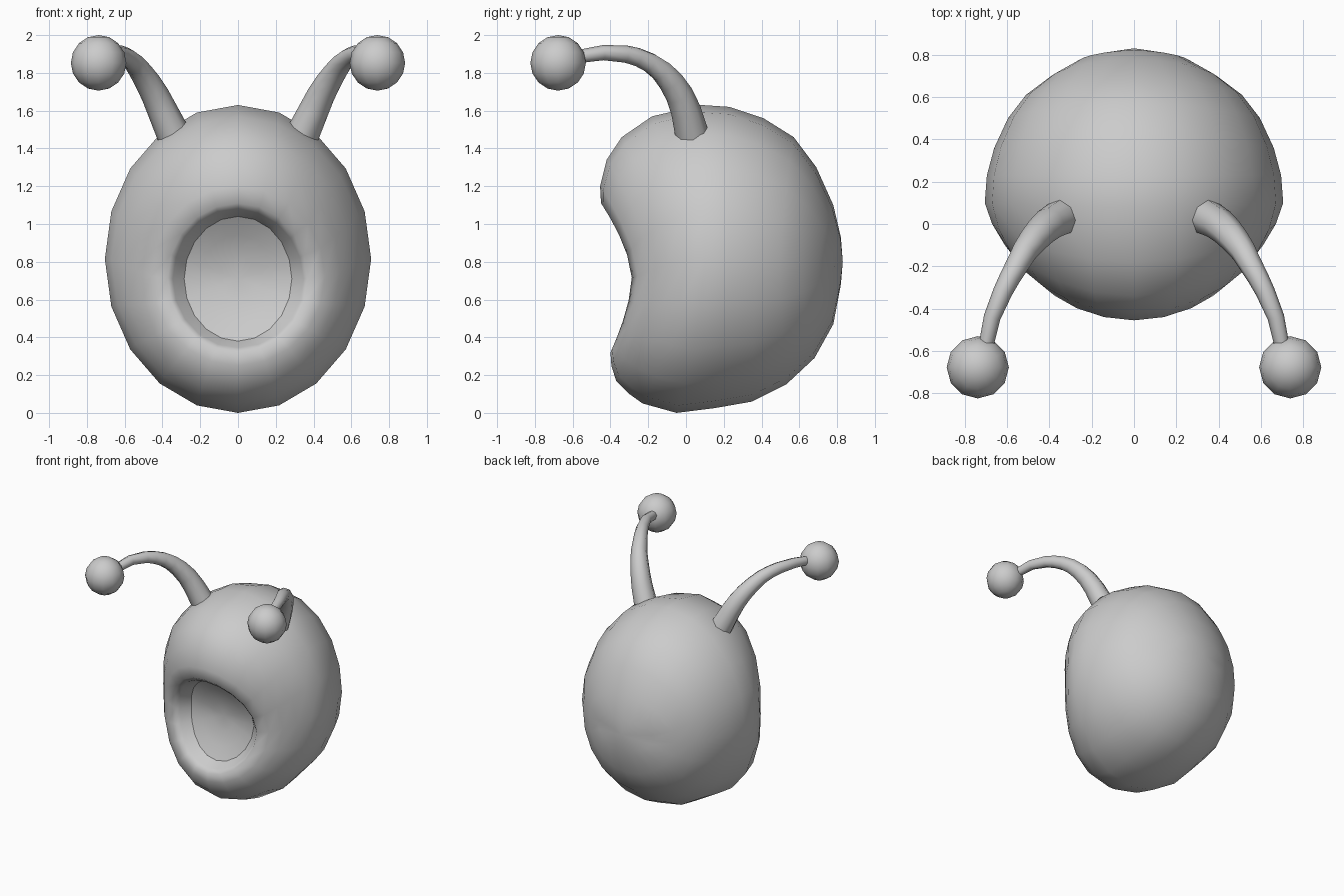
import bpy, bmesh, math
from mathutils import Vector

cube = bpy.data.objects.get("Cube")
if cube:
    bpy.data.objects.remove(cube, do_unlink=True)

grey = bpy.data.materials.new("plain_grey")
grey.use_nodes = True
colour = (0.6, 0.6, 0.6, 1)
grey.diffuse_color = colour
grey.node_tree.nodes["Principled BSDF"].inputs["Base Color"].default_value = colour

SEGMENTS = 20


def add_object(name, bm):
    """Turn a bmesh into a smooth grey object."""
    bmesh.ops.recalc_face_normals(bm, faces=bm.faces)
    mesh = bpy.data.meshes.new(name)
    bm.to_mesh(mesh)
    bm.free()
    mesh.materials.append(grey)
    for poly in mesh.polygons:
        poly.use_smooth = True
    obj = bpy.data.objects.new(name, mesh)
    bpy.context.collection.objects.link(obj)
    return obj


def ring_points(width, side_y, top_z, top_y, low_z, low_y):
    """Oval loop that bends in y from its sides to its top and bottom."""
    mid, half = (top_z + low_z) / 2, (top_z - low_z) / 2
    points = []
    for i in range(SEGMENTS):
        a = math.tau * i / SEGMENTS
        s = math.sin(a)
        end_y = top_y if s > 0 else low_y
        y = side_y + (end_y - side_y) * abs(s) ** 1.6
        points.append(Vector((width * math.cos(a), y, mid + half * s)))
    return points


def bridge(bm, rows):
    """Join neighbouring loops of vertices with quads."""
    count = len(rows[0])
    for a, b in zip(rows, rows[1:]):
        for i in range(count):
            j = (i + 1) % count
            bm.faces.new((a[i], a[j], b[j], b[i]))


def loft(name, loops, pole):
    """Skin a series of loops and close the last one on a pole."""
    bm = bmesh.new()
    rows = [[bm.verts.new(p) for p in loop] for loop in loops]
    bridge(bm, rows)
    tip = bm.verts.new(pole)
    for i in range(SEGMENTS):
        bm.faces.new((rows[-1][i], rows[-1][(i + 1) % SEGMENTS], tip))
    return add_object(name, bm)


# Body: loops from the inner mouth edge, over the lip, to the back
body_rings = [
    (.285, -.20, 1.04, -.31, .38, -.28),
    (.345, -.26, 1.075, -.41, .345, -.36),
    (.372, -.287, 1.11, -.45, .32, -.40),
    (.46, -.255, 1.20, -.455, .25, -.395),
    (.54, -.19, 1.34, -.42, .17, -.37),
    (.61, -.10, 1.46, -.34, .10, -.30),
    (.67, .00, 1.57, -.18, .05, -.23),
    (.705, .10, 1.63, .08, 0, -.05),
    (.695, .23, 1.62, .23, .025, .15),
    (.66, .36, 1.56, .41, .06, .35),
    (.595, .50, 1.46, .57, .15, .53),
    (.51, .61, 1.30, .69, .29, .68),
    (.39, .70, 1.10, .78, .47, .78),
    (.25, .78, .93, .82, .68, .82),
]
loops = [ring_points(*ring) for ring in body_rings]
loft("body", loops, (0, .83, .8))

# Mouth lining: curved from top to bottom, nearly straight across
centre = Vector((0, -.185, .71))
lining = []
for scale in (1, .7, .35):
    loop = [centre + (p - centre) * scale for p in loops[0]]
    for p, edge in zip(loop, loops[0]):
        p.y = centre.y + (edge.y - centre.y) * scale ** 2
    lining.append(loop)
loft("mouth_lining", lining, centre)

# Antennae: tapered curved stalks with a ball on each end
stalk_path = [
    (.335, .035, 1.46, .09),
    (.40, .00, 1.60, .08),
    (.44, -.035, 1.685, .074),
    (.48, -.08, 1.755, .068),
    (.517, -.13, 1.81, .061),
    (.55, -.19, 1.853, .055),
    (.587, -.255, 1.883, .05),
    (.62, -.32, 1.90, .046),
    (.67, -.44, 1.907, .04),
    (.70, -.58, 1.885, .035),
]
for side, label in ((1, "left"), (-1, "right")):
    points = [Vector((side * x, y, z)) for x, y, z, r in stalk_path]
    bm = bmesh.new()
    rows = []
    for k, p in enumerate(points):
        along = points[min(k + 1, len(points) - 1)] - points[max(k - 1, 0)]
        across = along.cross(Vector((-side, -1, 0))).normalized()
        other = along.cross(across).normalized()
        row = []
        for i in range(8):
            a = math.tau * i / 8
            offset = across * math.cos(a) + other * math.sin(a)
            row.append(bm.verts.new(p + offset * stalk_path[k][3]))
        rows.append(row)
    bridge(bm, rows)
    add_object(label + "_antenna_stalk", bm)

    bm = bmesh.new()
    bmesh.ops.create_uvsphere(bm, u_segments=12, v_segments=8, radius=.147)
    ball = add_object(label + "_antenna_ball", bm)
    ball.location = (side * .738, -.677, 1.853)
